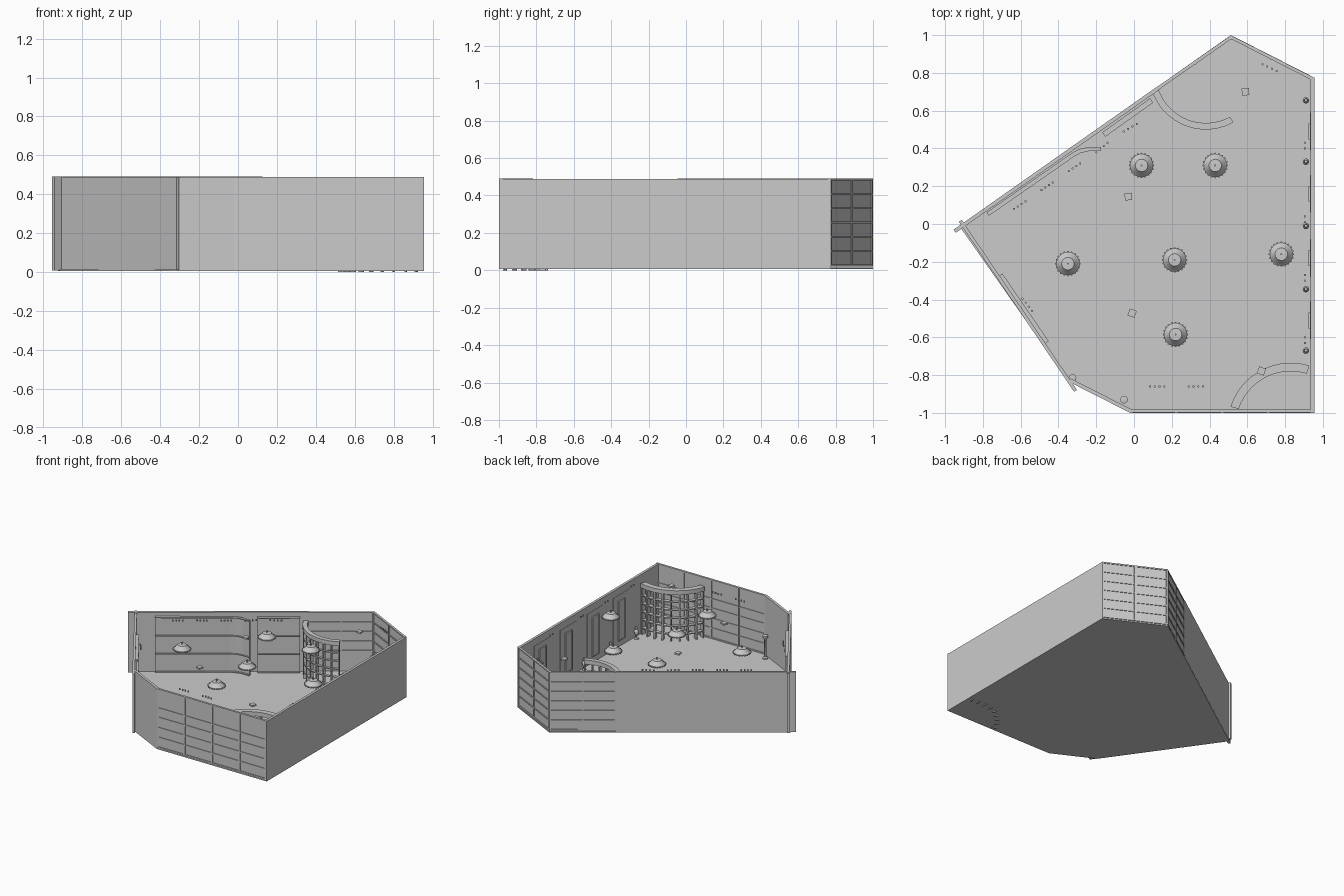
import bpy, bmesh, math
from mathutils import Vector, Matrix

if "Cube" in bpy.data.objects:
    bpy.data.objects.remove(bpy.data.objects["Cube"])


def finish(name, bm, smooth=False):
    bmesh.ops.recalc_face_normals(bm, faces=bm.faces)
    me = bpy.data.meshes.new(name)
    bm.to_mesh(me)
    bm.free()
    ob = bpy.data.objects.new(name, me)
    bpy.context.collection.objects.link(ob)
    if smooth:
        bpy.context.view_layer.objects.active = ob
        ob.select_set(True)
        bpy.ops.object.shade_smooth_by_angle(angle=math.radians(40))
        ob.select_set(False)
    return ob


def add_prism(bm, pts, z0, z1):
    lo = [bm.verts.new((p[0], p[1], z0)) for p in pts]
    hi = [bm.verts.new((p[0], p[1], z1)) for p in pts]
    n = len(pts)
    bm.faces.new(lo[::-1])
    bm.faces.new(hi)
    for i in range(n):
        j = (i + 1) % n
        bm.faces.new((lo[i], lo[j], hi[j], hi[i]))


def add_bar(bm, a, b, z0, z1, o0, o1):
    # upright slab along a-b, offset o0..o1 towards the room centre
    a, b = Vector(a), Vector(b)
    d = (b - a).normalized()
    n = Vector((-d.y, d.x))
    if n.dot(-(a + b) / 2) < 0:
        n = -n
    add_prism(bm, [a + n * o0, b + n * o0, b + n * o1, a + n * o1], z0, z1)


def slab(name, a, b, z0, z1, o0=0, o1=.02):
    bm = bmesh.new()
    add_bar(bm, a, b, z0, z1, o0, o1)
    return finish(name, bm)


def glazed(name, a, b, cols, zs):
    bm = bmesh.new()
    a, b = Vector(a), Vector(b)
    d = (b - a).normalized() * .006
    add_bar(bm, a, b, zs[0], zs[-1], .006, .013)
    for z in zs:
        add_bar(bm, a, b, z - .005, z + .005, .001, .018)
    for i in range(cols + 1):
        p = a.lerp(b, i / cols)
        p = p + d if i == 0 else p - d if i == cols else p
        add_bar(bm, p - d, p + d, zs[0] - .005, zs[-1] + .005, 0, .02)
    finish(name, bm)


def lathe(name, profile, loc, seg=16, smooth=True):
    bm = bmesh.new()
    vs = [bm.verts.new((r, 0, z)) for r, z in profile]
    es = [bm.edges.new(e) for e in zip(vs, vs[1:])]
    bmesh.ops.spin(bm, geom=vs + es, cent=(0, 0, 0), axis=(0, 0, 1),
                   angle=math.tau, steps=seg)
    bmesh.ops.remove_doubles(bm, verts=bm.verts, dist=1e-5)
    bmesh.ops.translate(bm, verts=bm.verts, vec=loc)
    return finish(name, bm, smooth)


def polar(c, r, deg):
    t = math.radians(deg)
    return (c[0] + r * math.cos(t), c[1] + r * math.sin(t))


# Room outline
W, N, E = (-.955, -.03), (.513, 1), (.955, .775)
SE, S, SW = (.955, -1), (-.02, -1), (-.345, -.835)
bm = bmesh.new()
add_prism(bm, [(-.925, -.01), N, E, SE, S, SW], .006, .016)
finish("floor", bm)

# Solid walls
J = (.115, .722)
slab("back_wall", W, J, .008, .492)
slab("left_wall", (-.922, .015), (-.312, -.885), .012, .488, -.006, .012)
slab("angled_wall", SW, S, .01, .49)
slab("right_wall", SE, E, .014, .488)

# Glazed walls
rows = [.022, .1, .178, .26, .335, .485]
glazed("front_glazing", S, SE, 4, rows)
rows6 = [.025 + i * .0767 for i in range(7)]
glazed("corner_glazing", N, E, 2, rows6)
glazed("back_glazing", J, N, 2, rows6)

# Wall display panels with thin shelf rails
def display(name, path, t):
    bm = bmesh.new()
    for a, b in zip(path, path[1:]):
        add_bar(bm, a, b, .03, .462, 0, t)
        for z in (.025, .17, .315, .46):
            add_bar(bm, a, b, z - .003, z + .003, 0, t + .01)
    finish(name, bm)

display("curved_display", [(-.78, .062), (-.33, .375), (-.29, .397), (-.24, .408), (-.175, .408)], .012)
display("back_display", [(-.168, .485), (.085, .665)], .018)
display("left_display", [(-.715, -.275), (-.47, -.632)], .012)

# Right wall: framed panels with narrow dark inset
for y in (.49, .16, -.18, -.51):
    slab("right_panel", (.937, y - .1), (.937, y + .1), .03, .43, 0, .004)
    bm = bmesh.new()
    add_bar(bm, (.933, y - .035), (.933, y + .035), .07, .38, 0, .005)
    for s in (-.038, .038):
        add_bar(bm, (.933, y + s - .004), (.933, y + s + .004), .066, .384, 0, .01)
    for z in (.066, .38):
        add_bar(bm, (.933, y - .042), (.933, y + .042), z, z + .006, 0, .01)
    finish("right_panel_frame", bm)


# Curved open shelving: top band, shelves and uprights
def curved_shelf(name, c, r0, r1, a0, a1, bays, foot):
    bm = bmesh.new()
    n = bays * 3

    def band(ra, rb, z0, z1):
        ang = [a0 + (a1 - a0) * i / n for i in range(n + 1)]
        add_prism(bm, [polar(c, ra, t) for t in ang] +
                  [polar(c, rb, t) for t in reversed(ang)], z0, z1)

    band(r0, r1, .392, .425)
    for z in (.07, .135, .2, .265, .33):
        band(r0 + .01, r1 - .005, z - .004, z + .004)
    for i in range(bays + 1):
        t = a0 + (a1 - a0) * i / bays
        t += 1 if i == 0 else -1 if i == bays else 0
        add_prism(bm, [polar(c, r, t + s) for r, s in
                       ((r0 + .006, -.8), (r1 - .003, -.8), (r1 - .003, .8), (r0 + .006, .8))], foot, .395)
    finish(name, bm)

curved_shelf("back_curved_shelf", (.38, .80), .265, .30, 200, 299, 8, .008)
curved_shelf("front_curved_shelf", (.83, -1.07), .29, .335, 73, 162, 8, 0)

# Hanging lamps with scalloped rim and spokes
lamps = [(.04, .31), (.43, .31), (-.35, -.21), (.215, -.19), (.78, -.16), (.22, -.585)]
for x, y in lamps:
    lathe("lamp_shade", [(0, .424), (.05, .42), (.062, .417), (.062, .424), (.052, .432),
                         (.048, .44), (.035, .45), (.033, .455), (0, .457)], (x, y, 0), 24)
    bm = bmesh.new()
    for i in range(20):
        px, py = polar((x, y), .062, i * 18)
        bmesh.ops.create_cone(bm, cap_ends=True, segments=6, radius1=.006, radius2=.006, depth=.01,
                              matrix=Matrix.Translation((px, py, .42)))
    add_prism(bm, [polar((x, y), .005, i * 60) for i in range(6)], .455, .475)
    finish("lamp_beads", bm)

# Ceiling units
for x, y, a in ((.59, .70, 35), (-.03, .145, 35), (-.01, -.472, 10), (.675, -.778, 10)):
    bm = bmesh.new()
    add_prism(bm, [polar((x, y), .027, a + i * 90 + 15) for i in range(4)], .455, .468)
    finish("ceiling_unit", bm)

# Rows of small ceiling spotlights
spots = [(.68, .845, .755, .81), (-.055, .49, .015, .53), (-.2, .38, -.14, .43),
         (-.345, .28, -.285, .32), (-.49, .18, -.43, .22), (-.635, .08, -.575, .12),
         (-.59, -.395, -.54, -.46), (.085, -.86, .16, -.86), (.29, -.86, .365, -.86)]
bm = bmesh.new()
pts = [(a + (c - a) * i / 3, b + (d - b) * i / 3) for a, b, c, d in spots for i in range(4)]
pts += [(.905, y + s) for y in (.4, .01, -.3, -.63) for s in (.03, 0)]
for x, y in pts:
    bmesh.ops.create_cone(bm, cap_ends=True, segments=8, radius1=.006, radius2=.006, depth=.012,
                          matrix=Matrix.Translation((x, y, .462)))
finish("ceiling_spotlights", bm)

# Busts on small stands along the right wall
for y in (.655, .33, -.01, -.345, -.67):
    lathe("bust_stand", [(0, .016), (.018, .016), (.018, .022), (.006, .026), (.006, .05), (.014, .055),
                         (.017, .075), (.013, .085), (.005, .09), (.01, .098), (.008, .112), (0, .116)],
          (.91, y, 0), 12)

# Floor posts near the entrance
for x, y in ((-.325, -.815), (-.053, -.93)):
    lathe("entrance_post", [(0, .016), (.02, .016), (.02, .024), (.008, .03), (.008, .17), (.02, .185),
                            (.02, .2), (0, .205)], (x, y, 0), 14)
